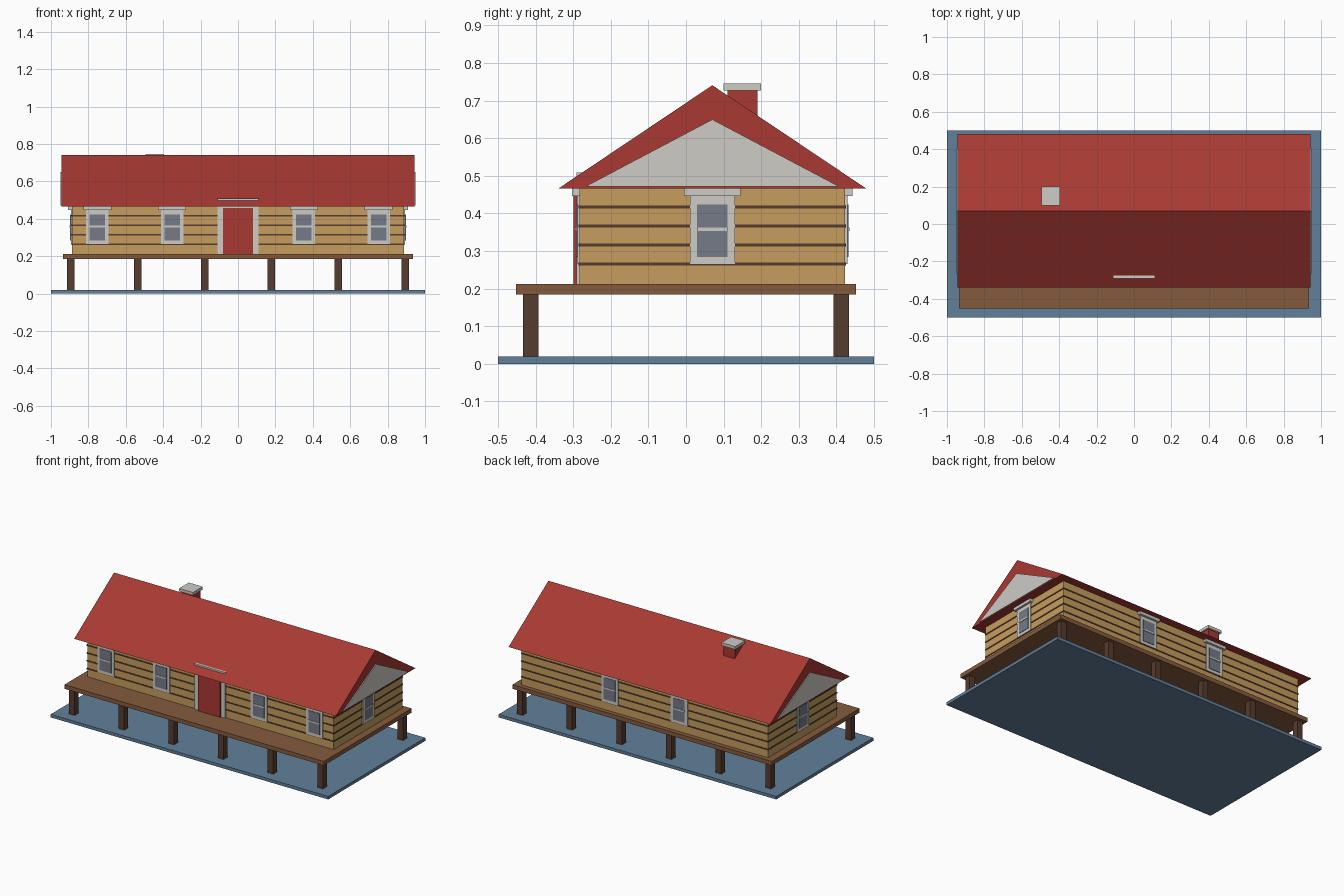
import bpy, bmesh, math
from mathutils import Matrix, Vector

if "Cube" in bpy.data.objects:
    bpy.data.objects.remove(bpy.data.objects["Cube"])


def material(name, rgb):
    # sRGB 0-255 to linear
    lin = [((c / 255 + 0.055) / 1.055) ** 2.4 for c in rgb]
    m = bpy.data.materials.new(name)
    m.diffuse_color = (*lin, 1)
    m.use_nodes = True
    m.node_tree.nodes["Principled BSDF"].inputs["Base Color"].default_value = m.diffuse_color
    return m


BLUE = material("water blue", (98, 128, 155))
DECK = material("deck brown", (133, 91, 61))
DARK = material("dark timber", (86, 60, 47))
LOG = material("log tan", (198, 158, 94))
RED = material("roof red", (168, 57, 50))
TRIM = material("trim grey", (206, 204, 198))
GLASS = material("window glass", (118, 123, 136))

CY = 0.07             # house centre line in y
HX, HY = 0.888, 0.353  # wall half sizes
FLOOR, EAVE = 0.212, 0.466


def finish(name, bm, mat):
    bmesh.ops.recalc_face_normals(bm, faces=bm.faces)
    me = bpy.data.meshes.new(name)
    bm.to_mesh(me)
    bm.free()
    me.materials.append(mat)
    ob = bpy.data.objects.new(name, me)
    bpy.context.collection.objects.link(ob)
    return ob


def box(name, x, y, z, mat, frame=Matrix()):
    """Box from (min, max) ranges, optionally placed by a matrix."""
    bm = bmesh.new()
    bmesh.ops.create_cube(bm, size=1)
    for v in bm.verts:
        v.co = frame @ Vector([(r[0] + r[1]) / 2 + c * (r[1] - r[0])
                               for r, c in zip((x, y, z), v.co)])
    return finish(name, bm, mat)


def prism(name, profile, x0, x1, mat):
    """Extrude a (y, z) profile along x."""
    bm = bmesh.new()
    face = bm.faces.new([bm.verts.new((x0, y, z)) for y, z in profile])
    ext = bmesh.ops.extrude_face_region(bm, geom=[face])
    moved = [g for g in ext["geom"] if isinstance(g, bmesh.types.BMVert)]
    bmesh.ops.translate(bm, verts=moved, vec=(x1 - x0, 0, 0))
    return finish(name, bm, mat)


def window(name, x, y, angle):
    """Window on a wall; local -y points outward from the wall surface."""
    f = Matrix.Translation((x, y, 0)) @ Matrix.Rotation(angle, 4, 'Z')
    box(name + "_frame", (-0.06, 0.06), (-0.006, 0.004), (0.265, 0.449), TRIM, f)
    box(name + "_glass", (-0.041, 0.041), (-0.009, 0), (0.284, 0.424), GLASS, f)
    box(name + "_bar", (-0.041, 0.041), (-0.012, 0), (0.353, 0.363), TRIM, f)
    box(name + "_cap", (-0.075, 0.075), (-0.02, 0.002), (0.447, 0.468), TRIM, f)


# Water base and raised deck
box("water_base", (-1, 1), (-0.5, 0.5), (0, 0.02), BLUE)
box("deck", (-0.935, 0.935), (-0.452, 0.452), (0.185, FLOOR), DECK)

# Stilts in two rows
for row, y in (("front", -0.413), ("back", 0.413)):
    for i in range(6):
        x = -0.895 + i * 0.358
        box(f"{row}_stilt_{i + 1}", (x - 0.02, x + 0.02), (y - 0.02, y + 0.02),
            (0.02, 0.186), DARK)

# Log walls with dark joints running all the way round
box("log_walls", (-HX, HX), (CY - HY, CY + HY), (FLOOR, EAVE + 0.002), LOG)
for i in range(4):
    z = 0.265 + i * 0.0508
    box(f"log_joint_{i + 1}", (-HX - 0.003, HX + 0.003),
        (CY - HY - 0.003, CY + HY + 0.003), (z - 0.004, z + 0.004), DARK)

# Solid gable roof and the pale gable panels
prism("roof", [(CY - 0.41, EAVE), (CY + 0.41, EAVE), (CY, 0.741)], -0.943, 0.943, RED)
for side, s in (("left", -1), ("right", 1)):
    prism(side + "_gable_panel", [(CY - 0.337, 0.472), (CY + 0.337, 0.472), (CY, 0.65)],
          s * 0.94, s * 0.949, TRIM)

# Chimney
box("chimney", (-0.485, -0.405), (0.11, 0.19), (0.6, 0.728), RED)
box("chimney_cap", (-0.495, -0.395), (0.1, 0.2), (0.727, 0.746), TRIM)

# Door with a tall frame that just breaks through the roof
front = CY - HY
box("door_frame", (-0.11, 0.11), (front - 0.008, front + 0.008), (FLOOR, 0.509), TRIM)
box("door", (-0.08, 0.08), (front - 0.016, front), (FLOOR, 0.458), RED)

# Windows: four in front, two behind, one at each end
for i, x in enumerate((-0.752, -0.352, 0.352, 0.752)):
    window(f"front_window_{i + 1}", x, front, 0)
for i, x in enumerate((-0.25, 0.25)):
    window(f"back_window_{i + 1}", x, CY + HY, math.pi)
window("right_window", HX, CY, math.pi / 2)
window("left_window", -HX, CY, -math.pi / 2)
